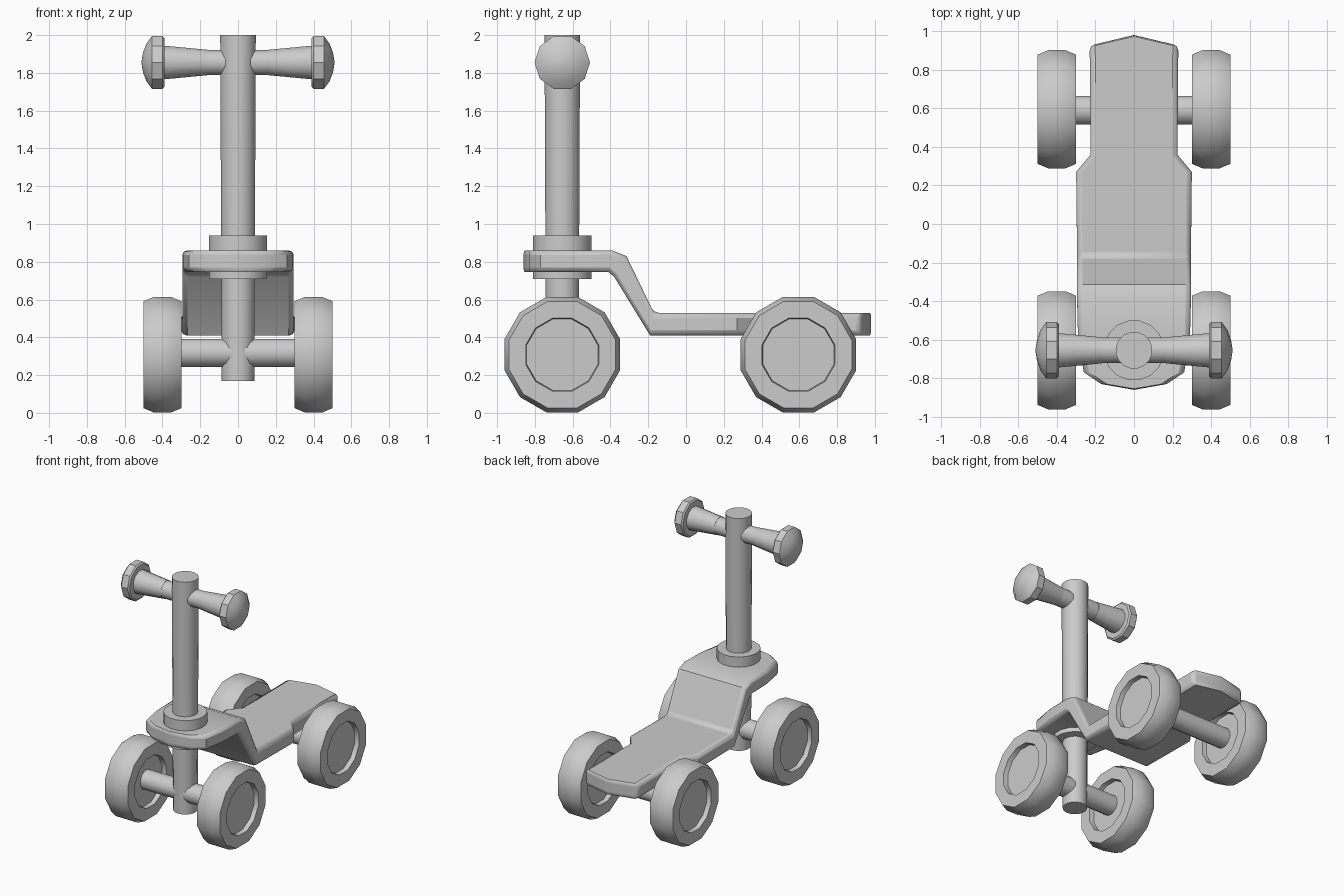
import bpy, bmesh, math
from mathutils import Matrix

cube = bpy.data.objects.get("Cube")
if cube:
    bpy.data.objects.remove(cube, do_unlink=True)

grey = bpy.data.materials.new("plain grey")
grey.use_nodes = True
grey.diffuse_color = (0.6, 0.6, 0.6, 1)
grey.node_tree.nodes["Principled BSDF"].inputs["Base Color"].default_value = (0.6, 0.6, 0.6, 1)


def finish(name, bm, angle=35):
    bmesh.ops.recalc_face_normals(bm, faces=bm.faces)
    mesh = bpy.data.meshes.new(name)
    bm.to_mesh(mesh)
    bm.free()
    mesh.materials.append(grey)
    obj = bpy.data.objects.new(name, mesh)
    bpy.context.collection.objects.link(obj)
    bpy.ops.object.select_all(action="DESELECT")
    obj.select_set(True)
    bpy.context.view_layer.objects.active = obj
    bpy.ops.object.shade_smooth_by_angle(angle=math.radians(angle))
    return obj


def lathe(name, profile, sides, centre, axis="Z", side=1):
    """Turn (distance along axis, radius) points into a closed solid."""
    bm = bmesh.new()
    rings = []
    for d, r in profile:
        ring = []
        for i in range(sides):
            a = math.tau * (i + 0.5) / sides
            ring.append(bm.verts.new((r * math.cos(a), r * math.sin(a), d)))
        rings.append(ring)
    for low, high in zip(rings, rings[1:]):
        for i in range(sides):
            j = (i + 1) % sides
            bm.faces.new((low[i], low[j], high[j], high[i]))
    bm.faces.new(rings[0])
    bm.faces.new(rings[-1])
    if axis == "X":
        bm.transform(Matrix.Rotation(math.radians(90 * side), 4, "Y"))
    bm.transform(Matrix.Translation(centre))
    return finish(name, bm)


STEM_Y, REAR_Y = -0.655, 0.595

# Steering column and collar
lathe("steering_stem", [(0.17, 0.088), (2.0, 0.096)], 16, (0, STEM_Y, 0))
lathe("stem_collar", [(0.71, 0.157), (0.94, 0.157)], 16, (0, STEM_Y, 0))

# Handlebar, flared grips and domed stops
lathe("handlebar", [(-0.2, 0.068), (0.2, 0.068)], 12, (0, STEM_Y, 1.855), "X")
grip = [(0.165, 0.07), (0.39, 0.092)]
stop = [(0.39, 0.135), (0.4, 0.147), (0.455, 0.147), (0.485, 0.105), (0.503, 0.055), (0.51, 0.01)]
for label, side in (("left", 1), ("right", -1)):
    lathe(label + "_grip", grip, 12, (0, STEM_Y, 1.855), "X", side)
    lathe(label + "_grip_stop", stop, 10, (0, STEM_Y, 1.855), "X", side)

# Axles and wheels with recessed hubs on both faces
half = [(0.065, 0.195), (0.1, 0.2), (0.1, 0.293), (0.045, 0.317)]
wheel = [(-d, r) for d, r in half] + [(d, r) for d, r in reversed(half)]
for end, y in (("front", STEM_Y), ("rear", REAR_Y)):
    lathe(end + "_axle", [(-0.36, 0.077), (0.36, 0.077)], 12, (0, y - 0.005, 0.318), "X")
    for label, side in (("left", 1), ("right", -1)):
        lathe(f"{end}_{label}_wheel", wheel, 12, (side * 0.4, y, 0.308), "X", side)

# Stepped deck: y of top, y of bottom, top height, bottom height, half width
stations = [
    (-0.86, -0.86, 0.86, 0.745, 0),
    (-0.83, -0.83, 0.86, 0.745, 0.17),
    (-0.77, -0.77, 0.86, 0.745, 0.26),
    (-0.6, -0.6, 0.86, 0.745, 0.29),
    (-0.39, -0.41, 0.86, 0.745, 0.295),
    (-0.315, -0.38, 0.83, 0.72, 0.295),
    (-0.17, -0.19, 0.53, 0.41, 0.295),
    (0.27, 0.27, 0.53, 0.41, 0.3),
    (0.36, 0.36, 0.53, 0.41, 0.225),
    (0.925, 0.925, 0.53, 0.41, 0.23),
    (0.98, 0.98, 0.53, 0.41, 0),
]
bm = bmesh.new()
rows = []
for yt, yb, zt, zb, w in stations:
    xs = (-w, w) if w else (0,)
    top = [bm.verts.new((x, yt, zt)) for x in xs]
    bottom = [bm.verts.new((x, yb, zb)) for x in xs]
    rows.append((top, bottom))
for a, b in zip(rows, rows[1:]):
    for layer in (0, 1):
        loop = a[layer] + b[layer][::-1]
        bm.faces.new(loop)
    for k in (0, -1):
        bm.faces.new((a[0][k], b[0][k], b[1][k], a[1][k]))
deck = finish("deck", bm, 40)
bevel = deck.modifiers.new("rounded edges", "BEVEL")
bevel.width = 0.025
bevel.segments = 2
bevel.limit_method = "ANGLE"
bevel.angle_limit = math.radians(60)
